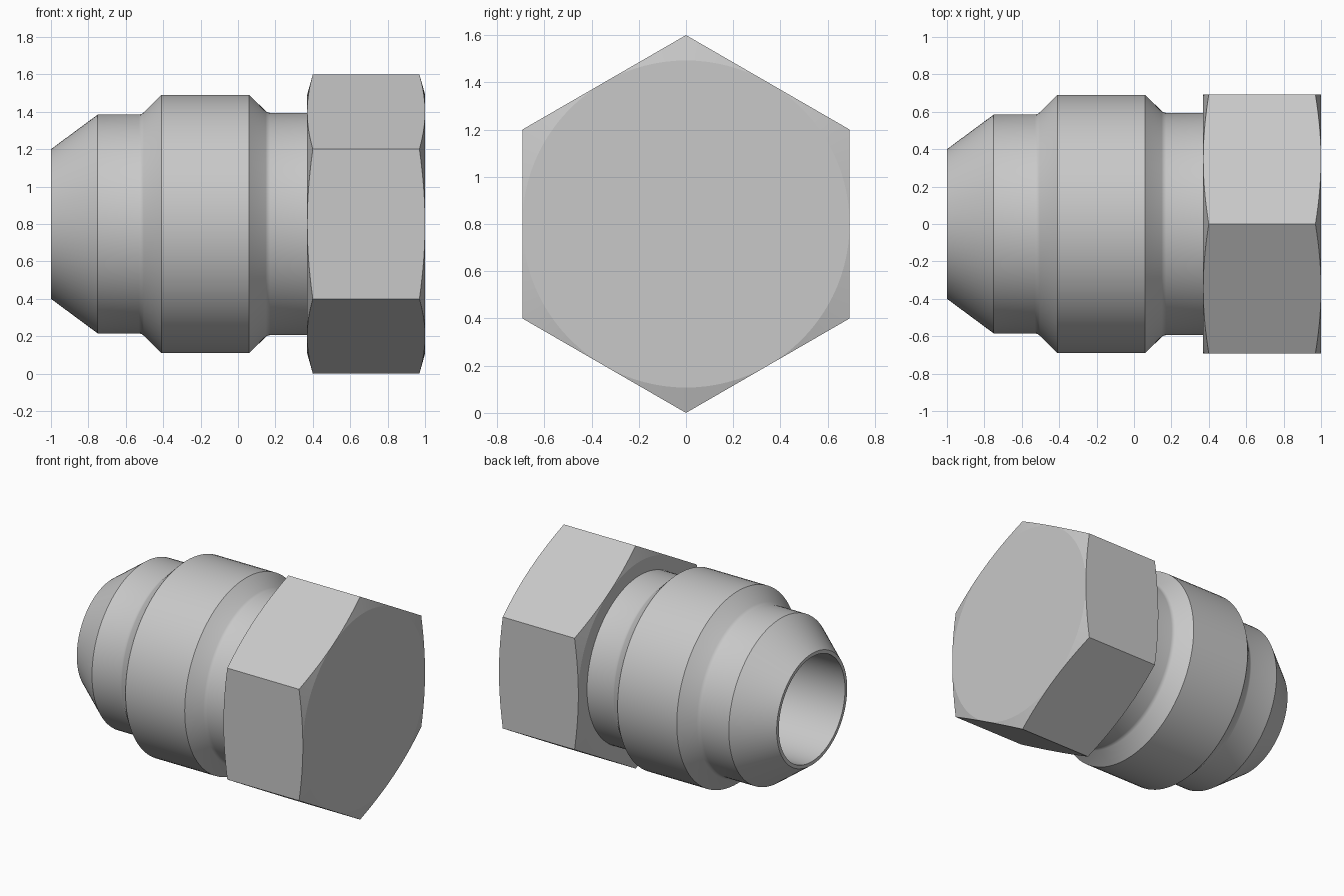
import bpy
import bmesh
from math import sin, cos, pi, radians

if "Cube" in bpy.data.objects:
    bpy.data.objects.remove(bpy.data.objects["Cube"], do_unlink=True)

SIDES = 96          # divisible by 12, so hexagon corners and mid-flats fall on points
AXIS_Z = 0.8
FLAT = 0.8 * cos(pi / 6)

steel = bpy.data.materials.new("steel grey")
steel.use_nodes = True
grey = (0.58, 0.58, 0.58, 1)
steel.diffuse_color = grey
steel.node_tree.nodes["Principled BSDF"].inputs["Base Color"].default_value = grey


def loft(name, rings, smooth_angle):
    """Skin rings around the x axis; each ring is a function angle -> (x, radius)."""
    bm = bmesh.new()
    loops = []
    for ring in rings:
        loop = []
        for i in range(SIDES):
            a = 2 * pi * i / SIDES
            x, r = ring(a)
            loop.append(bm.verts.new((x, r * sin(a), AXIS_Z + r * cos(a))))
        loops.append(loop)
    for lo, hi in zip(loops, loops[1:]):
        for i in range(SIDES):
            j = (i + 1) % SIDES
            bm.faces.new((lo[i], lo[j], hi[j], hi[i]))
    bm.faces.new(loops[0])
    bm.faces.new(loops[-1])
    bmesh.ops.remove_doubles(bm, verts=bm.verts[:], dist=0.0002)
    bmesh.ops.recalc_face_normals(bm, faces=bm.faces[:])
    mesh = bpy.data.meshes.new(name)
    bm.to_mesh(mesh)
    bm.free()
    mesh.materials.append(steel)
    obj = bpy.data.objects.new(name, mesh)
    bpy.context.collection.objects.link(obj)
    bpy.ops.object.select_all(action='DESELECT')
    obj.select_set(True)
    bpy.context.view_layer.objects.active = obj
    bpy.ops.object.shade_smooth_by_angle(angle=radians(smooth_angle))
    return obj


def circle(x, r):
    return lambda a: (x, r)


def hexagon(end_x, direction):
    """Hexagon outline whose corners are cut back by a conical chamfer."""
    def ring(a):
        r = FLAT / cos(a % (pi / 3) - pi / 6)
        return end_x + direction * (r - FLAT) * 0.28, r
    return ring


# Turned body: blind bore, thin rim, tapered nose, neck, collar and groove
body_profile = [
    (0.3, 0.375), (-1, 0.375), (-1, 0.4), (-0.75, 0.585),
    (-0.53, 0.585), (-0.516, 0.588), (-0.504, 0.597),
    (-0.41, 0.69), (0.06, 0.69),
    (0.148, 0.604), (0.158, 0.597), (0.172, 0.594), (0.38, 0.594),
]
loft("turned_body", [circle(x, r) for x, r in body_profile], 30)

# Hexagonal head with chamfered corners at both ends
loft("hex_head", [circle(0.37, FLAT), hexagon(0.37, 1),
                  hexagon(1, -1), circle(1, FLAT)], 12)
